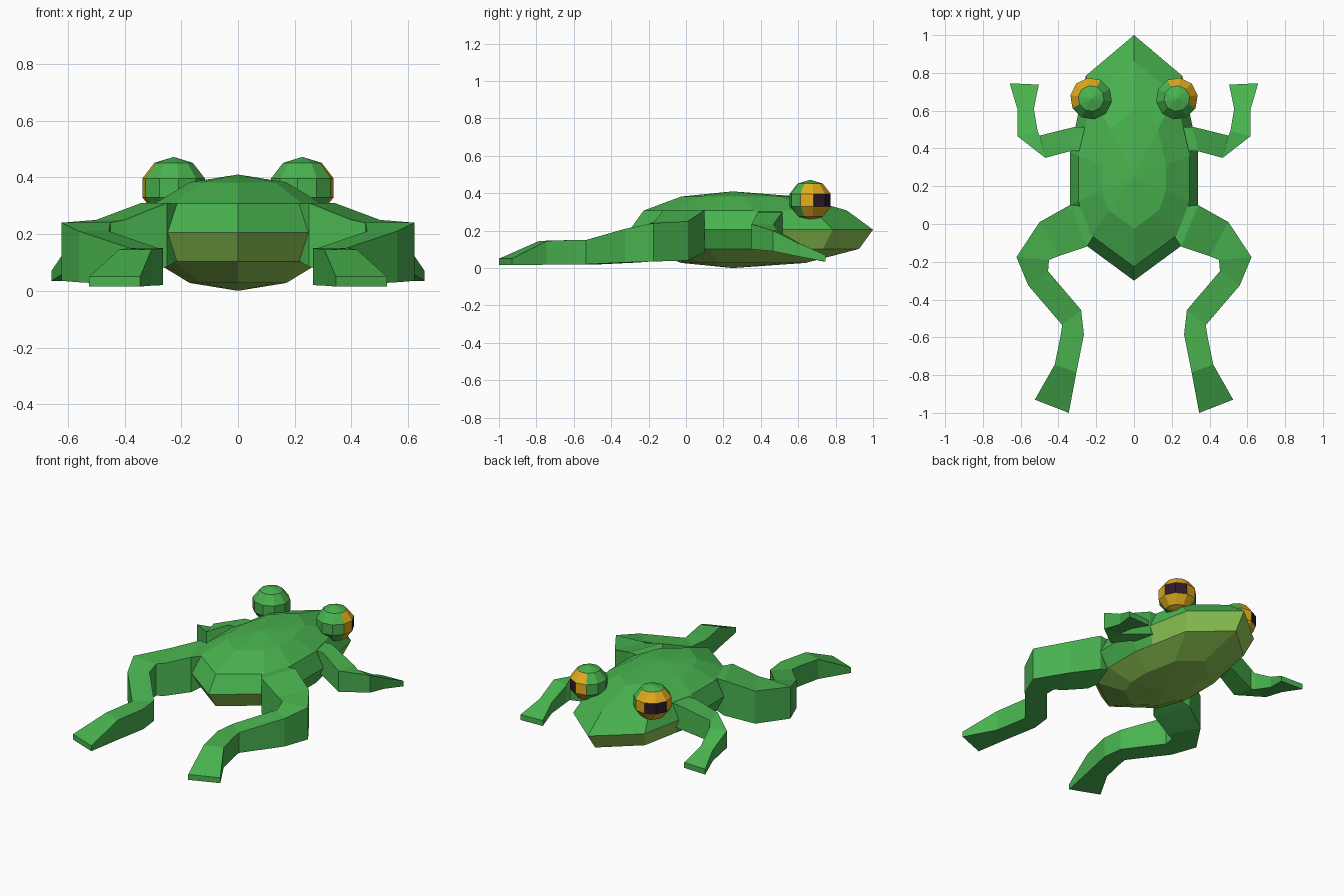
import bpy, bmesh, math
from mathutils import Vector

if "Cube" in bpy.data.objects:
    bpy.data.objects.remove(bpy.data.objects["Cube"])


def material(name, rgb):
    m = bpy.data.materials.new(name)
    m.diffuse_color = (*rgb, 1)
    m.use_nodes = True
    m.node_tree.nodes["Principled BSDF"].inputs["Base Color"].default_value = m.diffuse_color
    return m


GREEN = material("leaf green", (0.066, 0.45, 0.078))
BELLY = material("belly olive", (0.27, 0.57, 0.088))
AMBER = material("amber", (0.75, 0.41, 0.012))
PUPIL = material("pupil dark", (0.028, 0.010, 0.024))


def finish(name, bm, mats):
    bmesh.ops.recalc_face_normals(bm, faces=bm.faces[:])
    me = bpy.data.meshes.new(name)
    bm.to_mesh(me)
    bm.free()
    for m in mats:
        me.materials.append(m)
    ob = bpy.data.objects.new(name, me)
    bpy.context.collection.objects.link(ob)
    return ob


def ball(bm, rings, low, high):
    """Skin closed rings and cap both ends with a pole."""
    n = len(rings[0])
    for a, b in zip(rings, rings[1:]):
        bridge(bm, a, b)
    for ring, co in ((rings[0], low), (rings[-1], high)):
        pole = bm.verts.new(co)
        for i in range(n):
            bm.faces.new((ring[i], ring[(i + 1) % n], pole))


def bridge(bm, a, b):
    n = len(a)
    for i in range(n):
        bm.faces.new((a[i], a[(i + 1) % n], b[(i + 1) % n], b[i]))


# Body: twelve-sided flattened ball with a pointed snout
CY, CZ, RZ = 0.25, 0.205, 0.205
half = [(0.255, 0.785), (0.31, 0.515), (0.34, 0.385), (0.34, 0.10), (0.262, -0.107)]
outline = [(0, 1.0)] + half + [(0, -0.30)] + [(-x, y) for x, y in reversed(half)]
bm = bmesh.new()
rings = []
for lat in (-60, -30, 0, 30, 60):
    s, z = math.cos(math.radians(lat)), CZ + RZ * math.sin(math.radians(lat))
    front = 1.04 if lat < 0 else 0.94 if lat > 0 else 1.0
    rings.append([bm.verts.new((x * s, CY + (y - CY) * s * (front if y > CY else 1), z))
                  for x, y in outline])
ball(bm, rings, (0, CY, 0), (0, CY, 2 * RZ))
# pale belly, throat and rear; flanks stay green down to the lower ring
for f in bm.faces:
    c = f.calc_center_median()
    flank = c.z > 0.1 and abs(c.x) > 0.2 and c.y < 0.5
    f.material_index = 1 if c.z < CZ and not flank else 0
finish("body", bm, [GREEN, BELLY])


# Limbs: box sections given as outer xy, inner xy, top z, bottom z
def limb(name, sections, side):
    bm = bmesh.new()
    loops = [[bm.verts.new((side * x, y, z)) for x, y, z in
              ((ox, oy, zt), (ix, iy, zt), (ix, iy, zb), (ox, oy, zb))]
             for ox, oy, ix, iy, zt, zb in sections]
    for a, b in zip(loops, loops[1:]):
        bridge(bm, a, b)
    bm.faces.new(loops[0])
    bm.faces.new(loops[-1])
    finish(name, bm, [GREEN])


hind = [(0.22, 0.09, 0.19, -0.03, 0.305, 0.12),
        (0.34, 0.10, 0.25, -0.12, 0.31, 0.085),
        (0.50, 0.01, 0.40, -0.17, 0.25, 0.04),
        (0.622, -0.175, 0.45, -0.19, 0.24, 0.035),
        (0.56, -0.325, 0.455, -0.25, 0.21, 0.03),
        (0.38, -0.535, 0.28, -0.455, 0.15, 0.02),
        (0.39, -0.60, 0.265, -0.585, 0.15, 0.02),
        (0.42, -0.745, 0.305, -0.785, 0.145, 0.018),
        (0.525, -0.93, 0.345, -1.0, 0.05, 0.015)]
fore = [(0.22, 0.39, 0.20, 0.51, 0.305, 0.17),
        (0.34, 0.385, 0.31, 0.515, 0.30, 0.15),
        (0.47, 0.35, 0.50, 0.468, 0.235, 0.10),
        (0.617, 0.465, 0.51, 0.49, 0.20, 0.09),
        (0.617, 0.608, 0.53, 0.61, 0.13, 0.06),
        (0.658, 0.745, 0.504, 0.738, 0.07, 0.035)]


# Eyes: five-row balls looking forward and outward; lids green behind and on top
def eye(name, side):
    R, H = 0.117, 0.109
    look = Vector((side, 1, 0)).normalized()
    bm = bmesh.new()
    rows = []
    for lat in (-54, -18, 18, 54):
        t = math.radians(lat)
        rows.append([bm.verts.new((side * R * math.cos(t) * math.cos(a),
                                   R * math.cos(t) * math.sin(a), H * math.sin(t)))
                     for a in (math.radians(45 + 36 * k) for k in range(10))])
    ball(bm, rows, (0, 0, -H), (0, 0, H))
    for f in bm.faces:
        c = f.calc_center_median()
        d = Vector((c.x, c.y, 0)).normalized().dot(look)
        if d > 0.1 and c.z < 0.08:
            f.material_index = 2 if d > 0.9 and abs(c.z) < 0.02 else 1
    ob = finish(name, bm, [GREEN, AMBER, PUPIL])
    ob.location = (side * 0.227, 0.664, 0.363)


for side, word in ((1, "right"), (-1, "left")):
    limb("hind_leg_" + word, hind, side)
    limb("front_leg_" + word, fore, side)
    eye("eye_" + word, side)
